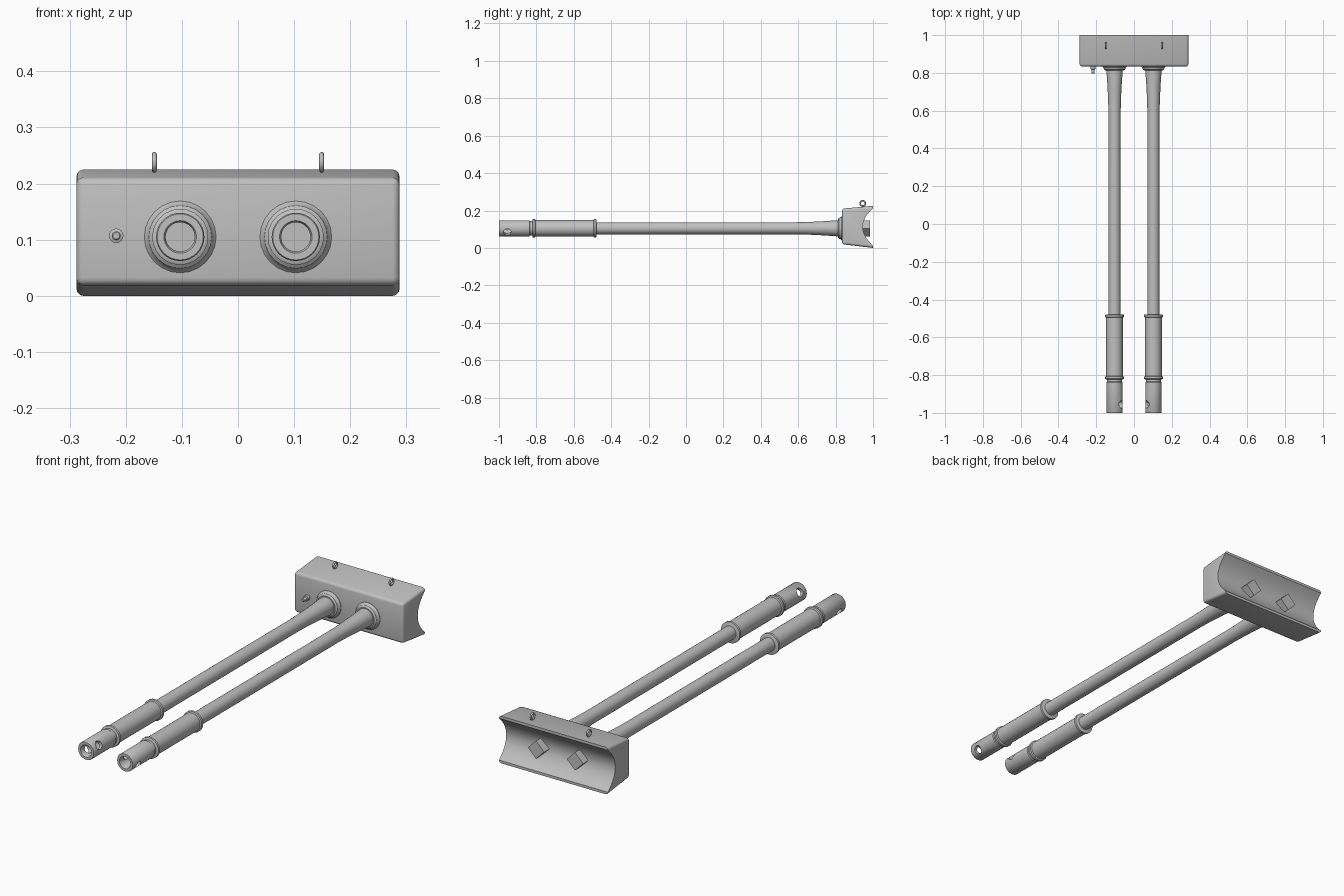
import bpy, bmesh, math
from mathutils import Matrix, Vector

if "Cube" in bpy.data.objects:
    bpy.data.objects.remove(bpy.data.objects["Cube"])

grey = bpy.data.materials.new("plain_grey")
grey.diffuse_color = (0.53, 0.53, 0.53, 1)
grey.use_nodes = True
grey.node_tree.nodes["Principled BSDF"].inputs["Base Color"].default_value = grey.diffuse_color
BX, BZ = 0.103, 0.105          # barrel axis offset and height


def finish(ob, angle=35):
    ob.data.materials.clear()
    ob.data.materials.append(grey)
    bpy.ops.object.select_all(action='DESELECT')
    ob.select_set(True)
    bpy.context.view_layer.objects.active = ob
    bpy.ops.object.shade_smooth_by_angle(angle=math.radians(angle))


def from_bmesh(name, bm, loc=(0, 0, 0)):
    bmesh.ops.recalc_face_normals(bm, faces=bm.faces)
    me = bpy.data.meshes.new(name)
    bm.to_mesh(me)
    bm.free()
    ob = bpy.data.objects.new(name, me)
    ob.location = loc
    bpy.context.collection.objects.link(ob)
    return ob


def lathe(name, profile, x, z, steps=24):
    """Turn a (y, radius) profile around a line along y."""
    bm = bmesh.new()
    vs = [bm.verts.new((r, y, 0)) for y, r in profile]
    es = [bm.edges.new(p) for p in zip(vs, vs[1:])]
    bmesh.ops.spin(bm, geom=vs + es, axis=(0, 1, 0), cent=(0, 0, 0),
                   angle=2 * math.pi, steps=steps)
    bmesh.ops.remove_doubles(bm, verts=bm.verts, dist=1e-5)
    return from_bmesh(name, bm, (x, 0, z))


# Mounting block: extruded section with a hollow back
W, FRONT = 0.288, 0.834
section = [(1.0, 0.0), (FRONT, 0.02), (FRONT, 0.21), (1.0, 0.225)]
for i in range(17):
    t = 1 - i / 8
    section.append((1.0 - 0.055 * (1 - t * t), 0.1125 + 0.1 * t))
bm = bmesh.new()
left = [bm.verts.new((-W, y, z)) for y, z in section]
right = [bm.verts.new((W, y, z)) for y, z in section]
bm.faces.new(left)
bm.faces.new(right[::-1])
for i in range(len(section)):
    j = (i + 1) % len(section)
    bm.faces.new((left[i], right[i], right[j], left[j]))
bmesh.ops.recalc_face_normals(bm, faces=bm.faces)
rounded = [e for e in bm.edges if any(v.co.y < FRONT + 0.001 for v in e.verts)]
bmesh.ops.bevel(bm, geom=rounded, offset=0.015, segments=3, profile=0.5,
                affect='EDGES', clamp_overlap=True)
finish(from_bmesh("mounting_block", bm))

# Barrels with their sleeves, muzzles, flanges and square tail plugs
for side, tag in ((-1, "left"), (1, "right")):
    x = side * BX
    finish(lathe(tag + "_barrel", [
        (-0.50, 0), (-0.50, 0.032), (0.58, 0.032), (0.66, 0.034),
        (0.74, 0.038), (0.81, 0.043), (0.86, 0.043), (0.86, 0)], x, BZ))
    finish(lathe(tag + "_flange", [
        (0.812, 0.03), (0.812, 0.048), (0.818, 0.056), (0.826, 0.058),
        (0.832, 0.064), (0.845, 0.064), (0.845, 0.03)], x, BZ))
    finish(lathe(tag + "_sleeve", [
        (-0.822, 0), (-0.822, 0.045), (-0.819, 0.050), (-0.808, 0.050),
        (-0.805, 0.044), (-0.495, 0.044), (-0.492, 0.050), (-0.481, 0.050),
        (-0.479, 0.046), (-0.479, 0)], x, BZ))

    # Hollow muzzle with a slanted cross hole
    muzzle = lathe(tag + "_muzzle", [
        (-0.85, 0), (-0.85, 0.026), (-0.994, 0.026), (-1.0, 0.029),
        (-1.0, 0.041), (-0.997, 0.043), (-0.838, 0.043), (-0.835, 0.039),
        (-0.815, 0.039), (-0.815, 0)], x, BZ, 32)
    bpy.ops.mesh.primitive_cylinder_add(vertices=24, radius=0.02, depth=0.2)
    cutter = bpy.context.object
    cutter.name = "hole_cutter"
    cutter.hide_render = True
    axis = Vector((-side * math.cos(math.radians(30)), 0, 0.5))
    cutter.matrix_world = (Matrix.Translation((x, -0.955, BZ)) @
                           axis.to_track_quat('Z', 'Y').to_matrix().to_4x4())
    mod = muzzle.modifiers.new("hole", 'BOOLEAN')
    mod.object, mod.operation, mod.solver = cutter, 'DIFFERENCE', 'EXACT'
    bpy.context.view_layer.objects.active = muzzle
    bpy.ops.object.modifier_apply(modifier=mod.name)
    bpy.data.objects.remove(cutter)
    finish(muzzle)

    # Square plug in the hollow back, standing on its corner
    finish(lathe(tag + "_tail_plug", [
        (0.92, 0), (0.92, 0.043), (0.985, 0.043), (0.985, 0)], x, BZ, 4))

    # Lifting ring on top of the block
    bpy.ops.mesh.primitive_torus_add(
        major_radius=0.014, minor_radius=0.0045, major_segments=20,
        minor_segments=8, location=(side * 0.149, 0.945, 0.238),
        rotation=(0, math.pi / 2, 0))
    bpy.context.object.name = tag + "_lifting_ring"
    finish(bpy.context.object, 60)

# Small stepped pin on the front of the block
finish(lathe("front_pin", [
    (0.797, 0), (0.797, 0.006), (0.799, 0.008), (0.818, 0.008),
    (0.820, 0.013), (0.84, 0.013), (0.84, 0)], -0.217, 0.107, 16))
